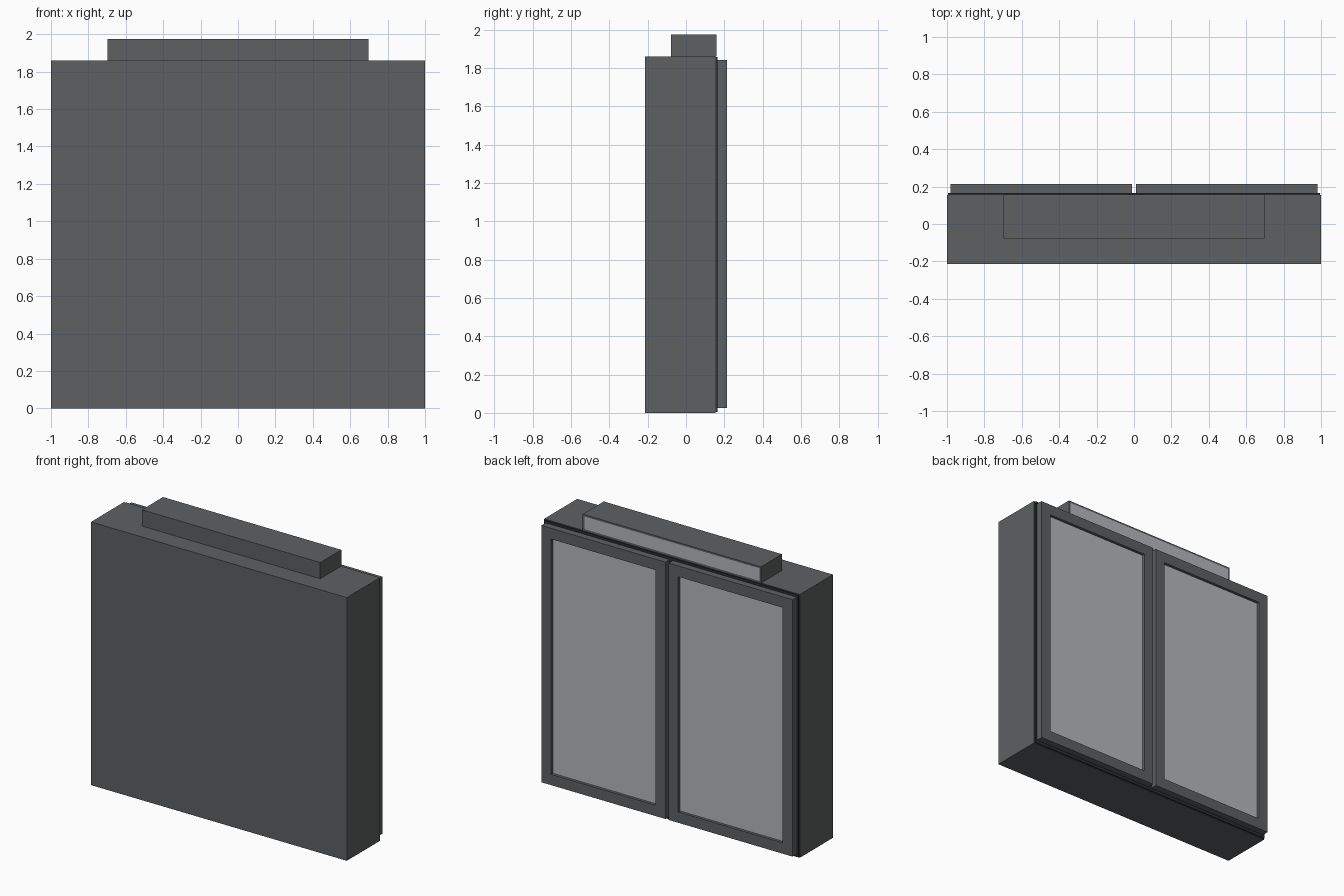
import bpy, bmesh

if "Cube" in bpy.data.objects:
    bpy.data.objects.remove(bpy.data.objects["Cube"])


def material(name, rgb):
    m = bpy.data.materials.new(name)
    m.diffuse_color = (*rgb, 1.0)
    m.use_nodes = True
    m.node_tree.nodes["Principled BSDF"].inputs["Base Color"].default_value = m.diffuse_color
    return m


GREY = material("dark_grey_metal", (0.110, 0.117, 0.122))
BLACK = material("black_gasket", (0.025, 0.027, 0.028))
GLASS = material("pale_glass", (0.46, 0.475, 0.50))


def make(name, bm, mats):
    me = bpy.data.meshes.new(name)
    bm.normal_update()
    bm.to_mesh(me)
    bm.free()
    for m in mats:
        me.materials.append(m)
    ob = bpy.data.objects.new(name, me)
    bpy.context.collection.objects.link(ob)
    return ob


def box_bm(x0, x1, y0, y1, z0, z1):
    bm = bmesh.new()
    bmesh.ops.create_cube(bm, size=1.0)
    for v in bm.verts:
        v.co = (x0 if v.co.x < 0 else x1,
                y0 if v.co.y < 0 else y1,
                z0 if v.co.z < 0 else z1)
    return bm


def back_face(bm):
    bm.normal_update()
    return max(bm.faces, key=lambda f: f.normal.y)


def inset_panel(bm, thickness, depth):
    """Inset the +y face, push it in and give it the second material."""
    f = back_face(bm)
    bmesh.ops.inset_region(bm, faces=[f], thickness=thickness)
    # Zero-depth inset first, so the recess has straight walls
    if depth:
        bmesh.ops.inset_region(bm, faces=[f], thickness=0.0001)
        for v in f.verts:
            v.co.y -= depth
    f.material_index = 1


# Cabinet body and dark seal around its opening
make("cabinet_body", box_bm(-1, 1, -0.213, 0.155, 0, 1.86), [GREY])
make("door_gasket", box_bm(-0.995, 0.995, 0.155, 0.165, 0.004, 1.856), [BLACK])

# Two doors with recessed glass
for side, x0, x1 in (("left", -0.982, -0.012), ("right", 0.012, 0.982)):
    bm = box_bm(x0, x1, 0.165, 0.213, 0.025, 1.84)
    inset_panel(bm, 0.108, 0.02)
    make(side + "_door", bm, [GREY, GLASS])

# Header box with a light panel
bm = box_bm(-0.697, 0.697, -0.077, 0.158, 1.86, 1.975)
inset_panel(bm, 0.018, 0)
make("header_light_box", bm, [GREY, GLASS])
